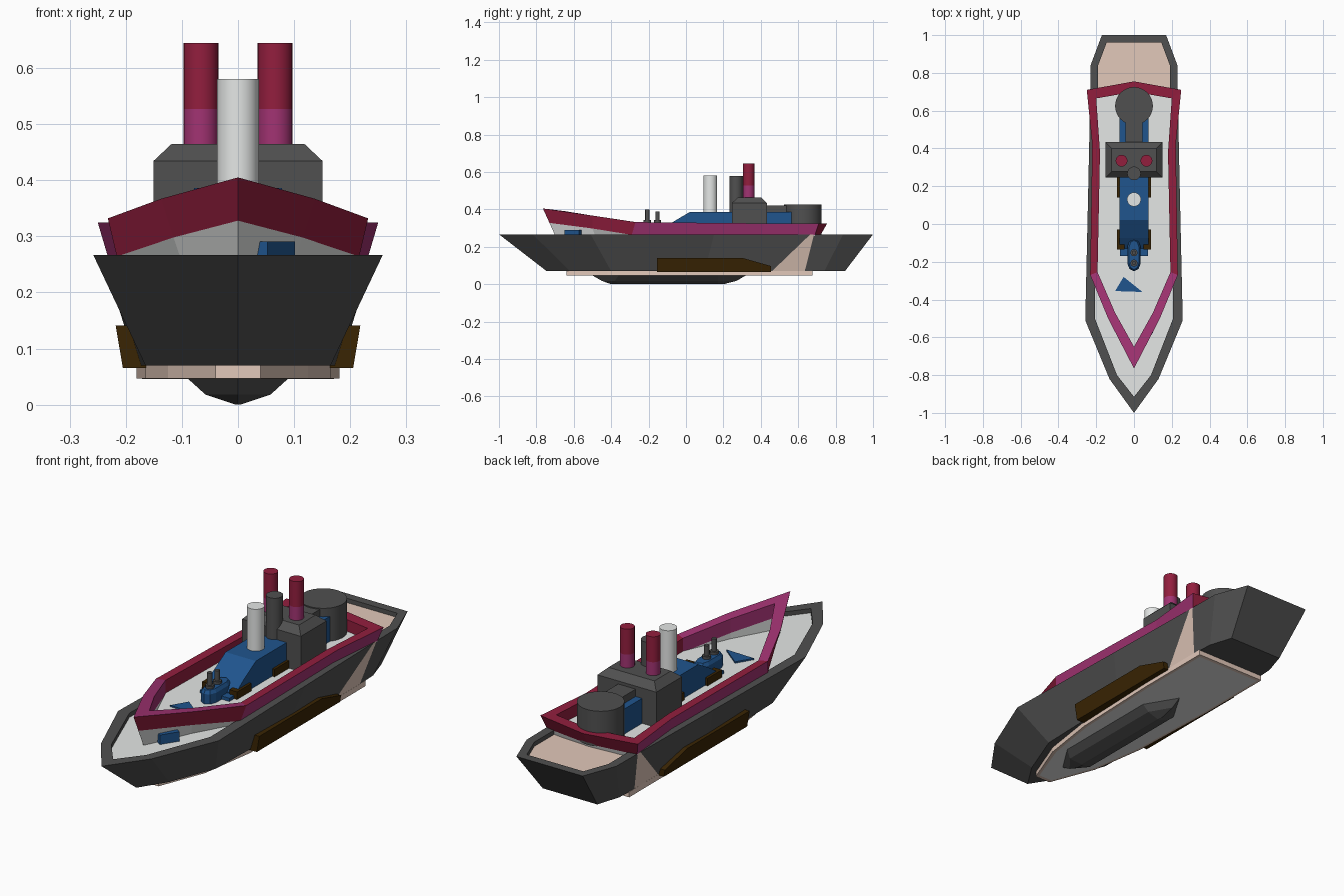
import bpy, bmesh, math

if "Cube" in bpy.data.objects:
    bpy.data.objects.remove(bpy.data.objects["Cube"])


def material(name, rgb):
    m = bpy.data.materials.new(name)
    m.diffuse_color = (*rgb, 1)
    m.use_nodes = True
    m.node_tree.nodes["Principled BSDF"].inputs["Base Color"].default_value = m.diffuse_color
    return m


DARK = material("dark grey", (0.08, 0.08, 0.08))
LIGHT = material("light grey", (0.82, 0.84, 0.83))
BEIGE = material("beige", (0.76, 0.58, 0.49))
RED = material("crimson", (0.29, 0.013, 0.048))
MAG = material("magenta", (0.36, 0.033, 0.17))
BLUE = material("blue", (0.014, 0.09, 0.27))
BROWN = material("brown", (0.042, 0.018, 0.001))


def finish(name, bm, mats, smooth=False):
    bmesh.ops.recalc_face_normals(bm, faces=bm.faces)
    me = bpy.data.meshes.new(name)
    bm.to_mesh(me)
    bm.free()
    ob = bpy.data.objects.new(name, me)
    bpy.context.collection.objects.link(ob)
    for m in mats:
        me.materials.append(m)
    if smooth:
        bpy.context.view_layer.objects.active = ob
        ob.select_set(True)
        bpy.ops.object.shade_smooth_by_angle(angle=math.radians(35))
        ob.select_set(False)
    return ob


def loft(name, rings, mats, rule=lambda k, seg, c: 0, caps=()):
    """Bridge half outlines (bow to stern, x >= 0), mirrored into closed loops.
    rule(ring, segment, centre) picks the material; caps lists rings to fill."""
    bm = bmesh.new()
    halves = []
    for r in rings:
        right = [bm.verts.new(p) for p in r]
        left = [v if p[0] == 0 else bm.verts.new((-p[0], p[1], p[2])) for v, p in zip(right, r)]
        halves.append((right, left))

    def add(verts, k, seg):
        verts = list(dict.fromkeys(verts))
        if len(verts) > 2:
            f = bm.faces.new(verts)
            f.material_index = rule(k, seg, f.calc_center_median())

    n = len(rings[0])
    for k in range(len(rings) - 1):
        (r0, l0), (r1, l1) = halves[k], halves[k + 1]
        for i in range(n - 1):
            add([r0[i], r0[i + 1], r1[i + 1], r1[i]], k, i)
            add([l0[i], l0[i + 1], l1[i + 1], l1[i]], k, i)
        add([r0[-1], l0[-1], l1[-1], r1[-1]], k, n - 1)
        add([r0[0], l0[0], l1[0], r1[0]], k, 0)
    for k in caps:
        r, l = halves[k]
        for i in range(n - 1):
            add([r[i], r[i + 1], l[i + 1], l[i]], 100 + k, i)
    return finish(name, bm, mats)


def flat(pts, z):
    return [(x, y, z) for x, y in pts]


def box(name, x, y, z, mat, top=None):
    """Box from ranges; top = (x range, y range) of a tapered top."""
    tx, ty = top or (x, y)
    bm = bmesh.new()
    bmesh.ops.create_cube(bm, size=1)
    for v in bm.verts:
        a, b = (tx, ty) if v.co.z > 0 else (x, y)
        v.co = (a[v.co.x > 0], b[v.co.y > 0], z[v.co.z > 0])
    return finish(name, bm, [mat])


def cylinder(name, x, y, r, z0, z1, mat, sides=28):
    bm = bmesh.new()
    bmesh.ops.create_cone(bm, cap_ends=True, segments=sides, radius1=r, radius2=r, depth=z1 - z0)
    bmesh.ops.translate(bm, verts=bm.verts, vec=(x, y, (z0 + z1) / 2))
    return finish(name, bm, [mat], True)


def prism(name, profile, x0, x1, mat):
    """Side profile of (y, z) points extruded along x."""
    bm = bmesh.new()
    f = bm.faces.new([bm.verts.new((x0, y, z)) for y, z in profile])
    ext = bmesh.ops.extrude_face_region(bm, geom=[f])["geom"]
    bmesh.ops.translate(bm, verts=[g for g in ext if isinstance(g, bmesh.types.BMVert)], vec=(x1 - x0, 0, 0))
    return finish(name, bm, [mat])


# Main hull with rim, recessed deck, beige side patches and light underside
bottom = [(0, -.745), (.08, -.62), (.165, -.4), (.18, .1), (.18, .46), (.18, .635), (.175, .74), (.14, .85)]
top = [(0, -1), (.13, -.82), (.258, -.51), (.243, .15), (.232, .665), (.232, .685), (.23, .84), (.17, 1)]
inner = [(0, -.915), (.09, -.8), (.207, -.5), (.2, .15), (.19, .665), (.19, .685), (.19, .84), (.145, .96)]


def hull_rule(k, seg, c):
    if k == 103:
        return 1 if c.y < .66 else 2
    return 2 if k == 0 and seg == 4 else 0


loft("hull", [flat(bottom, .07), flat(top, .267), flat(inner, .267), flat(inner, .247)],
     [DARK, LIGHT, BEIGE], hull_rule, caps=(0, 3))

# Beige bottom plate with light underside, and keel
plate = [(.04, -.64), (.125, -.42), (.165, -.15), (.181, .3), (.181, .675)]
under = [(.035, -.62), (.113, -.41), (.152, -.15), (.168, .3), (.168, .66)]
loft("bottom_plate", [flat(plate, .072), flat(plate, .047), flat(under, .046)], [BEIGE, LIGHT],
     lambda k, s, c: 1 if k == 102 else 0, caps=(0, 2))
loft("keel", [flat([(0, -.5), (.09, -.36), (.09, .17), (0, .32)], .047),
              flat([(0, -.45), (.058, -.38), (.058, .17), (0, .27)], .018),
              flat([(0, -.40), (.004, -.36), (.004, .17), (0, .2)], .0)], [DARK], caps=(0, 2))

# Side blisters and small keel brackets
for s, side in ((1, "right"), (-1, "left")):
    bm = bmesh.new()
    prof = [(-.155, .065), (-.155, .141), (.3, .141), (.455, .097), (.455, .065)]
    rows = [[bm.verts.new((s * (x + .17 * (z - .07)), y, z)) for y, z in prof] for x in (.15, .206)]
    for r in rows:
        bm.faces.new(r)
    for i in range(5):
        j = (i + 1) % 5
        bm.faces.new([rows[0][i], rows[0][j], rows[1][j], rows[1][i]])
    finish("blister_" + side, bm, [BROWN])
    prism("bracket_" + side, [(-.44, .072), (-.41, .053), (-.37, .06), (-.37, .072)], s * .087, s * .103, DARK)

# Raised upper hull, inner deck and flared bulwark with light inner lining
low = flat([(0, -.69), (.095, -.48), (.2, -.29), (.198, .3), (.222, .69), (0, .705)], .24)
out_low = [(0, -.73, .328), (.115, -.5, .298), (.216, -.29, .264), (.206, .4, .264), (.232, .69, .264), (0, .72, .264)]
out_top = [(0, -.765, .405), (.137, -.5, .367), (.232, -.27, .332), (.221, .42, .325), (.25, .71, .325), (0, .755, .325)]
in_top = [(0, -.65, .391), (.1, -.47, .362), (.193, -.255, .330), (.18, .38, .324), (.2, .665, .324), (0, .70, .324)]
in_mid = [(x, y, max(.262, z - .065)) for x, y, z in in_top]
in_low = [(x, y, .26) for x, y, z in in_top]


def bulwark_rule(k, seg, c):
    bow = seg < 2
    if k == 0:
        return 0 if bow or seg == 4 else 1
    if k == 3:
        return 2
    return 1 if bow else 0


loft("upper_hull", [low, out_low], [LIGHT])
loft("bulwark", [out_low, out_top, in_top, in_mid, in_low], [RED, MAG, LIGHT], bulwark_rule)
loft("inner_deck", [[(x, y, .262) for x, y, z in in_low], [(x, y, .270) for x, y, z in in_low]],
     [LIGHT], caps=(0, 1))

# Bridge block with chamfered roof, rear drum and link
box("bridge_block", (-.151, .151), (.245, .433), (.262, .434), DARK)
box("bridge_roof", (-.151, .151), (.245, .433), (.434, .465), DARK, ((-.118, .118), (.278, .4)))
cylinder("rear_drum", 0, .625, .1, .262, .425, DARK, 32)
box("drum_link", (-.045, .045), (.42, .56), (.27, .42), DARK)

# Blue deckhouse with sloped front and brown side lockers
prism("deckhouse", [(-.13, .265), (-.13, .29), (-.075, .33), (.02, .386), (.565, .386), (.565, .265)], -.078, .078, BLUE)
for s in (1, -1):
    for y0, y1 in ((-.135, -.03), (.14, .25)):
        box("side_locker", sorted((s * .05, s * .09)), (y0, y1), (.265, .305), BROWN)
box("front_step", (-.075, .075), (-.17, -.12), (.265, .285), BLUE)

# Funnels
cylinder("white_funnel", 0, .13, .037, .38, .58, LIGHT)
cylinder("dark_funnel", 0, .268, .036, .265, .578, DARK)
for s in (1, -1):
    cylinder("twin_funnel_base", s * .066, .335, .031, .46, .527, MAG)
    cylinder("twin_funnel_top", s * .066, .335, .031, .527, .645, RED)

# Small blue deck pod with two posts
pod = [(0, -.25), (.024, -.238), (.035, -.21), (.035, -.12), (.024, -.09), (0, -.08)]
loft("pod", [flat(pod, .265), flat(pod, .315), flat([(x * .75, y * .9 - .016) for x, y in pod], .33)],
     [BLUE], caps=(0, 2))
for y, z in ((-.207, .40), (-.152, .39)):
    cylinder("post_collar", 0, y, .019, .325, .343, DARK, 12)
    cylinder("post", 0, y, .011, .34, z, DARK, 12)

# Blue deck wedge and foredeck box under the flare
bm = bmesh.new()
f = bm.faces.new([bm.verts.new(p) for p in ((-.055, -.28, .277), (-.1, -.355, .277), (.045, -.36, .277))])
ext = bmesh.ops.extrude_face_region(bm, geom=[f])["geom"]
bmesh.ops.translate(bm, verts=[g for g in ext if isinstance(g, bmesh.types.BMVert)], vec=(0, 0, -.01))
finish("deck_wedge", bm, [BLUE])
crate = box("foredeck_box", (-.045, .045), (-.012, .012), (.246, .291), BLUE)
crate.rotation_euler.z = math.radians(57)
crate.location = (.067, -.604, 0)
